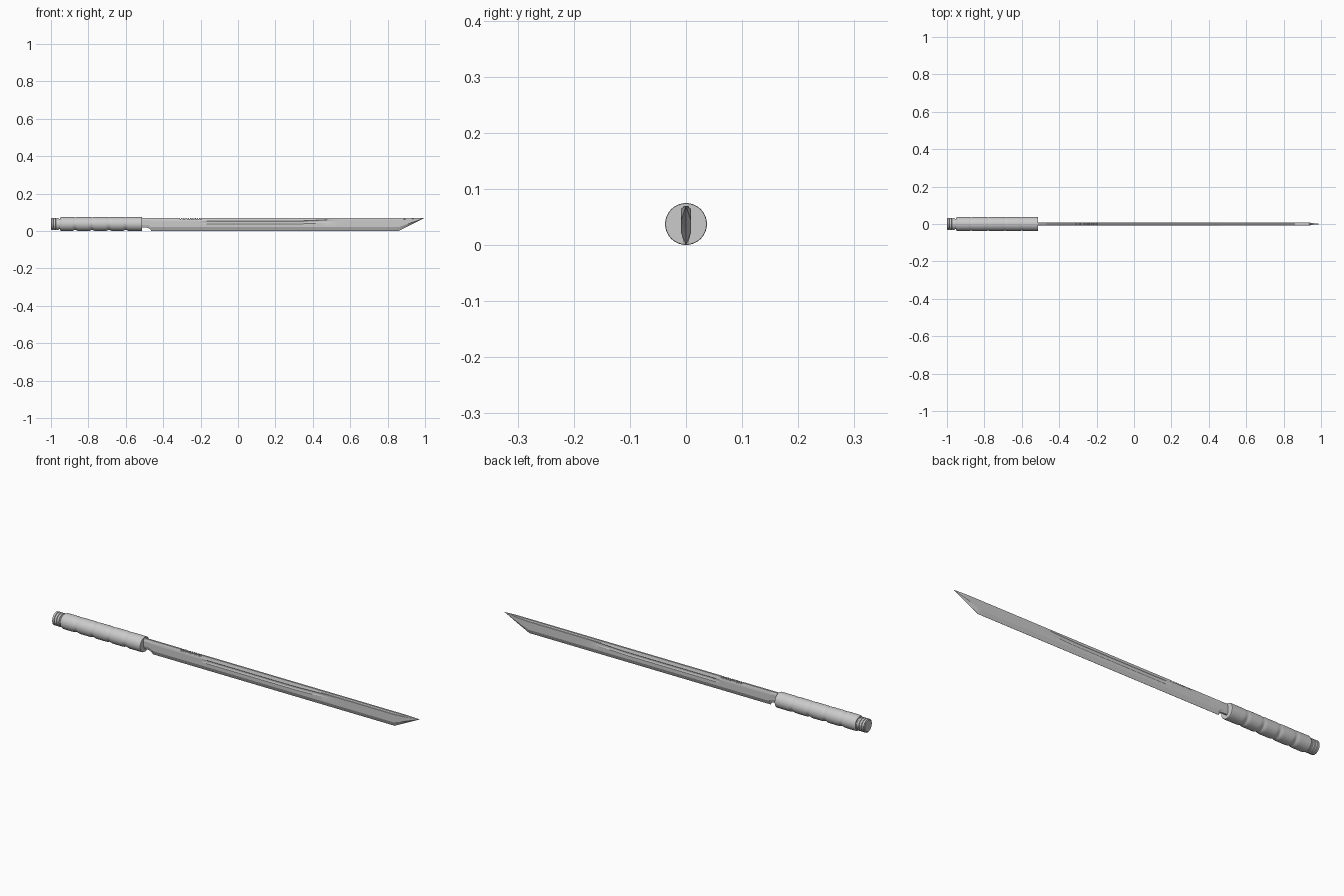
import bpy, bmesh, math

if "Cube" in bpy.data.objects:
    bpy.data.objects.remove(bpy.data.objects["Cube"])

CZ, R = 0.0375, 0.0373   # handle axis height and radius


def loft(name, rings, angle=30):
    """Skin a list of equal-length point rings and cap both ends."""
    bm = bmesh.new()
    rows = [[bm.verts.new(p) for p in ring] for ring in rings]
    n = len(rows[0])
    for a, b in zip(rows, rows[1:]):
        for i in range(n):
            j = (i + 1) % n
            bm.faces.new((a[i], a[j], b[j], b[i]))
    bm.faces.new(rows[0][::-1])
    bm.faces.new(rows[-1])
    bmesh.ops.remove_doubles(bm, verts=bm.verts, dist=1e-5)
    bmesh.ops.recalc_face_normals(bm, faces=bm.faces)
    me = bpy.data.meshes.new(name)
    bm.to_mesh(me)
    bm.free()
    ob = bpy.data.objects.new(name, me)
    bpy.context.collection.objects.link(ob)
    bpy.ops.object.select_all(action='DESELECT')
    ob.select_set(True)
    bpy.context.view_layer.objects.active = ob
    bpy.ops.object.shade_smooth_by_angle(angle=math.radians(angle))
    return ob


def circle(x, r, dent=0.0, n=48):
    """Ring round the handle axis; dent presses the underside inwards."""
    pts = []
    for i in range(n):
        a = 2 * math.pi * i / n
        rr = r - dent * (0.25 + 0.75 * max(0, -math.sin(a)))
        pts.append((x, rr * math.cos(a), CZ + rr * math.sin(a)))
    return pts


# Grip with shallow finger grooves, deepest on the underside
rings = [circle(-0.952, 0.029), circle(-0.952, 0.033), circle(-0.945, R)]
steps = 110
for i in range(1, steps):
    x = -0.945 + 0.43 * i / steps
    dent = sum(0.0055 * math.exp(-((x - c) / 0.010) ** 2)
               for c in (-0.87, -0.78, -0.69, -0.60))
    rings.append(circle(x, R, dent))
rings += [circle(-0.515, R), circle(-0.512, R - 0.001)]
loft("grip", rings)

# Ridged pommel on a narrower neck
profile = [(-1.0, 0.027), (-0.997, 0.031)]
for k in range(3):
    x = -0.997 + 0.0135 * k
    profile += [(x, 0.0325), (x + 0.009, 0.0325), (x + 0.0105, 0.0295), (x + 0.012, 0.0295)]
profile += [(-0.956, 0.028), (-0.945, 0.028)]
loft("pommel", [circle(x, r) for x, r in profile])

# Blade
TOP, TIP, BEND = 0.0695, 0.998, 0.86


def smooth(t):
    t = min(1, max(0, t))
    return t * t * (3 - 2 * t)


def section(x, top=TOP):
    """Blade cross-section with spine chamfer, fuller and edge bevel."""
    low, width, edge = 0.001, 1.0, 0.0004
    if x < -0.465:                                   # choil behind the edge
        low = 0.001 + 0.017 * math.sqrt(max(0, 1 - max(0, (x + 0.495) / 0.03) ** 2))
        edge = 0.004
    if x > BEND:                                     # slanted point
        t = min(1, (x - BEND) / (TIP - BEND))
        low += (TOP - low) * t
        width = min(1, 2 * (1 - t))
    s = (TOP - low) / (TOP - 0.001)
    depth = 0.0038 * smooth((x + 0.20) / 0.05) * smooth((0.56 - x) / 0.20)
    lift = 0.008 * smooth((x - 0.30) / 0.25)         # fuller runs out towards the spine
    half = [(0.0045, top), (0.0065, TOP - 0.008 * s)]
    for z, d in ((0.054, 0), (0.0505, .8), (0.046, 1), (0.0415, .8), (0.038, 0)):
        z = min(z + lift, 0.0605)
        half.append((0.0085 - d * depth, low + (z - 0.001) * s))
    half += [(0.0085, low + 0.020 * s), (edge, low)]
    right = [(x, y * width, z) for y, z in half]
    left = [(x, -y * width, z) for y, z in reversed(half)]
    return right + left


stations = [(-0.53, TOP), (-0.505, TOP)]
stations += [(-0.495 + 0.03 * math.sin(math.pi / 2 * i / 8), TOP) for i in range(9)]
# Thumb notches cut in the spine
for k in range(10):
    x = -0.31 + 0.012 * k
    stations += [(x, TOP), (x + 0.0015, TOP - 0.006),
                 (x + 0.0045, TOP - 0.006), (x + 0.006, TOP)]
stations += [(-0.19 + 1.05 * i / 50, TOP) for i in range(51)]
stations += [(BEND + (TIP - BEND) * i / 10, TOP) for i in range(1, 11)]
loft("blade", [section(x, t) for x, t in stations], 15)
